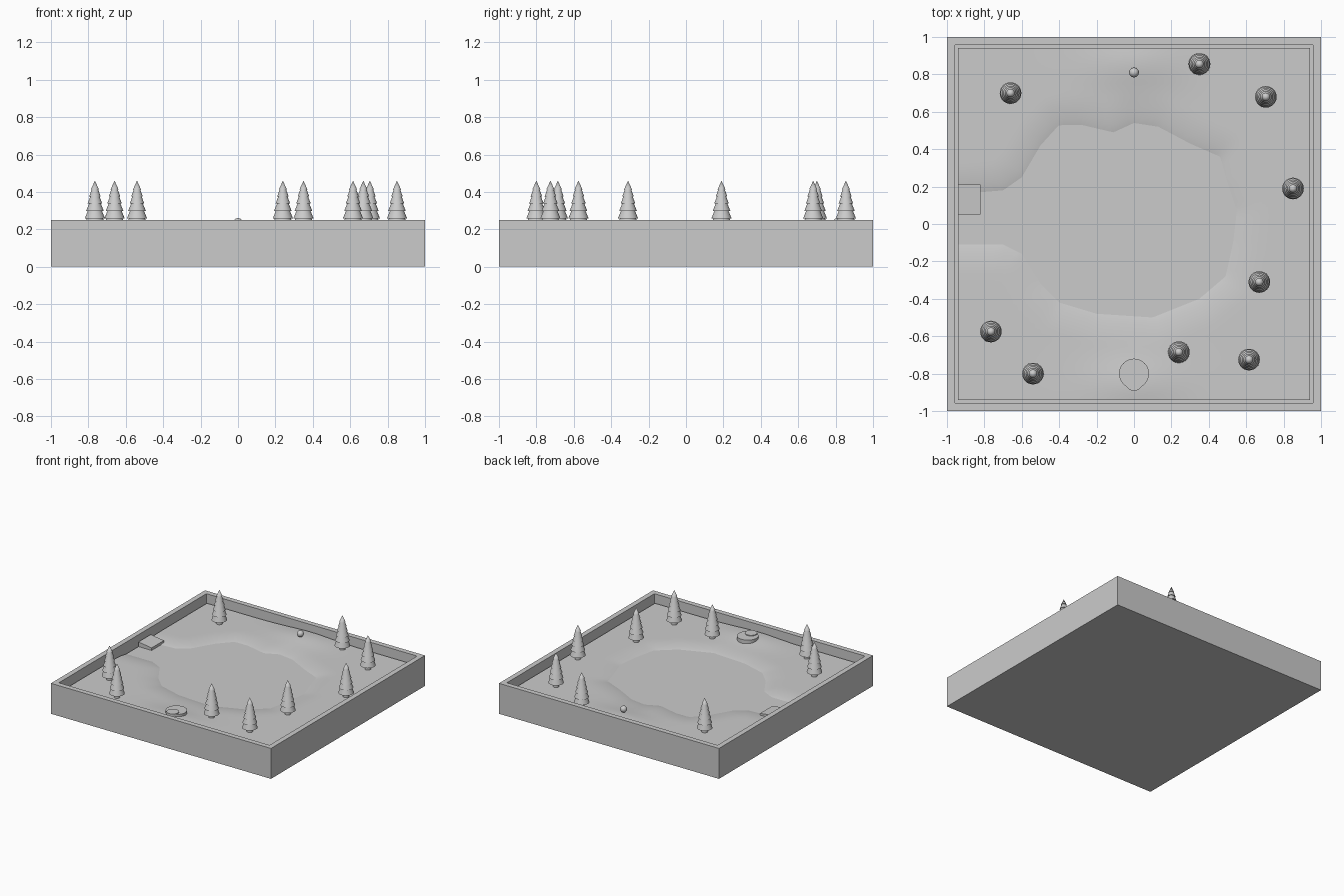
import bpy, bmesh, math
from mathutils import Vector
from mathutils.geometry import intersect_point_line

if "Cube" in bpy.data.objects:
    bpy.data.objects.remove(bpy.data.objects["Cube"])

WATER = 0.167
LAKE = [(-.94, .16), (-.7, .18), (-.6, .25), (-.5, .42), (-.4, .53), (-.28, .53), (-.11, .49),
        (0, .54), (.13, .52), (.3, .43), (.46, .36), (.5, .22), (.55, .07), (.53, -.1),
        (.49, -.28), (.35, -.4), (.1, -.5), (-.2, -.48), (-.4, -.42), (-.5, -.32),
        (-.6, -.16), (-.7, -.11), (-.94, -.11)]
SHORE = [Vector((-1.4, LAKE[0][1]))] + [Vector(p) for p in LAKE] + [Vector((-1.4, LAKE[-1][1]))]


def make(name, bm, smooth=None):
    bmesh.ops.recalc_face_normals(bm, faces=bm.faces)
    me = bpy.data.meshes.new(name)
    bm.to_mesh(me)
    bm.free()
    ob = bpy.data.objects.new(name, me)
    bpy.context.collection.objects.link(ob)
    if smooth:
        bpy.ops.object.select_all(action='DESELECT')
        ob.select_set(True)
        bpy.context.view_layer.objects.active = ob
        bpy.ops.object.shade_smooth_by_angle(angle=math.radians(smooth))
    return ob


def lathe(profile, sides=24):
    bm = bmesh.new()
    vs = [bm.verts.new((r, 0, z)) for r, z in profile]
    es = [bm.edges.new(p) for p in zip(vs, vs[1:])]
    bmesh.ops.spin(bm, geom=vs + es, cent=(0, 0, 0), axis=(0, 0, 1), angle=math.tau, steps=sides)
    bmesh.ops.remove_doubles(bm, verts=bm.verts, dist=1e-5)
    return bm


def shore_distance(p):
    # Positive on land, negative inside the lake
    inside, best = False, 9
    for a, b in zip(SHORE, SHORE[1:] + SHORE[:1]):
        q, t = intersect_point_line(p, a, b)
        best = min(best, (p - a.lerp(b, min(1, max(0, t)))).length)
        if (a.y > p.y) != (b.y > p.y) and p.x < a.x + (b.x - a.x) * (p.y - a.y) / (b.y - a.y):
            inside = not inside
    return -best if inside else best


def ground(x, y):
    d = shore_distance(Vector((x, y)))
    if d < 0:
        return WATER + max(-.04, d * .3)
    t = min(1, d / .16)
    hill = .022 * math.exp(-(x * x / .06) - (abs(y) - .86) ** 2 / .02)
    return WATER + .016 * t * (2 - t) + hill * t


# Square tray with a recessed top
bm = bmesh.new()
bmesh.ops.create_cube(bm, size=1)
for v in bm.verts:
    v.co = (v.co.x * 2, v.co.y * 2, (v.co.z + .5) * .25)
bm.normal_update()
top = [f for f in bm.faces if f.normal.z > .9]
bmesh.ops.inset_region(bm, faces=top, thickness=.06)
for v in top[0].verts:
    v.co.z = .25
low = bmesh.ops.extrude_discrete_faces(bm, faces=top)['faces'][0]
for v in low.verts:
    v.co.z = .1
make("tray", bm)

# Sculpted land dipping under the lake
bm = bmesh.new()
bmesh.ops.create_grid(bm, x_segments=60, y_segments=60, size=.94)
for v in bm.verts:
    v.co.z = ground(v.co.x, v.co.y)
make("land", bm, 30)

# Lake and stream surface
bm = bmesh.new()
bm.faces.new([bm.verts.new((x, y, WATER)) for x, y in LAKE])
make("water", bm)

# Tiered conifers
tiers = [(.058, .215), (.054, .258), (.047, .299), (.039, .338), (.031, .375), (.022, .412)]
profile = [(0, .17), (.023, .17), (.023, .215)]
for i, (r, z) in enumerate(tiers):
    nz = tiers[i + 1][1] if i < 5 else .46
    nr = tiers[i + 1][0] * .8 if i < 5 else 0
    profile += [(r, z), (nr, nz)]
tree = make("tree", lathe(profile), 35)
spots = [(-.66, .70), (.35, .855), (.705, .68), (.85, .19), (.67, -.31), (.24, -.685),
         (.615, -.725), (-.54, -.80), (-.765, -.575)]
for i, (x, y) in enumerate(spots):
    ob = tree if i == 0 else tree.copy()
    if i:
        bpy.context.collection.objects.link(ob)
    ob.location = (x, y, 0)

# Small ball on the far bank
bm = bmesh.new()
bmesh.ops.create_uvsphere(bm, u_segments=24, v_segments=14, radius=.026)
make("ball", bm, 60).location = (0, .81, .234)

# Round plinth with a smaller disc on the near bank
make("plinth", lathe([(0, .16), (.08, .16), (.08, .222), (0, .222)], 40), 30).location = (0, -.8, 0)
make("plinth_disc", lathe([(0, .16), (.046, .16), (.046, .228), (0, .228)], 32), 30).location = (0, -.846, 0)

# Sloping landing stage beside the stream
bm = bmesh.new()
side = [(-.94, .15), (-.82, .15), (-.82, .188), (-.94, .205)]
f = bm.faces.new([bm.verts.new((x, .05, z)) for x, z in side])
ext = bmesh.ops.extrude_face_region(bm, geom=[f])
bmesh.ops.translate(bm, vec=(0, .16, 0), verts=[g for g in ext['geom'] if isinstance(g, bmesh.types.BMVert)])
make("landing_stage", bm)
